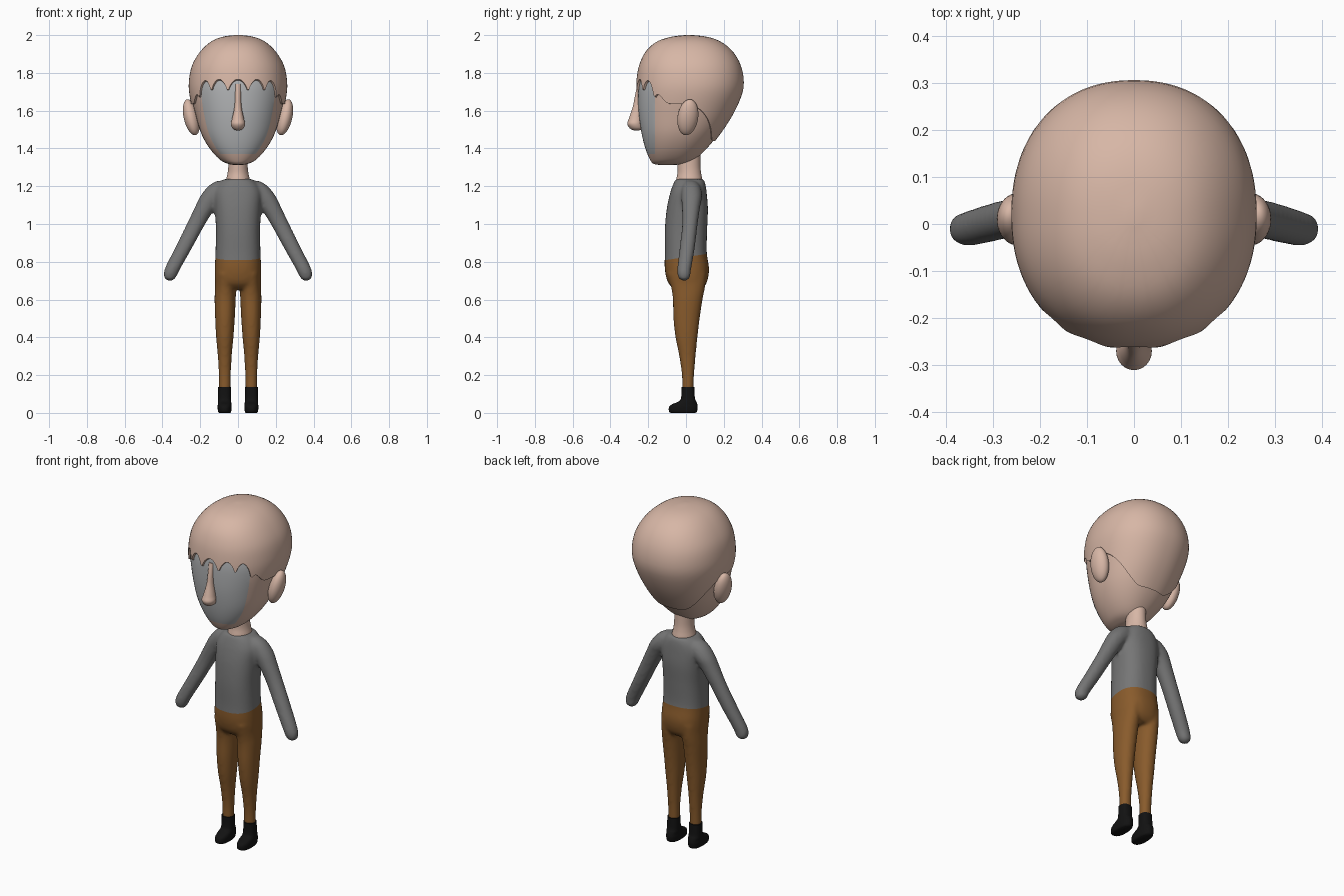
import bpy, bmesh, math
from mathutils import Vector

cube = bpy.data.objects.get("Cube")
if cube:
    bpy.data.objects.remove(cube, do_unlink=True)


def material(name, rgb):
    m = bpy.data.materials.new(name)
    m.use_nodes = True
    m.diffuse_color = (*rgb, 1)
    bsdf = m.node_tree.nodes["Principled BSDF"]
    bsdf.inputs["Base Color"].default_value = (*rgb, 1)
    bsdf.inputs["Roughness"].default_value = 0.8
    return m


SKIN = material("skin", (0.68, 0.47, 0.38))
FACE = material("face_grey", (0.45, 0.46, 0.47))
SHIRT = material("shirt_grey", (0.18, 0.18, 0.18))
TROUSERS = material("trouser_brown", (0.25, 0.105, 0.025))
BLACK = material("shoe_black", (0.006, 0.006, 0.006))


def dense(keys, steps=6):
    """Catmull-Rom interpolation of key rings (z, centre x, half width, front y, back y)."""
    out = []
    for i in range(len(keys) - 1):
        p = [keys[max(0, min(len(keys) - 1, i + k))] for k in (-1, 0, 1, 2)]
        for s in range(steps):
            t = s / steps
            out.append(tuple(
                0.5 * (2 * b + (c - a) * t + (2 * a - 5 * b + 4 * c - d) * t * t
                       + (3 * b - a - 3 * c + d) * t ** 3)
                for a, b, c, d in zip(*p)))
    return out + [keys[-1]]


def ring_point(ring, a, power=2.2):
    """Point on a superellipse ring, with angle a measured from the front."""
    z, cx, rx, yf, yb = ring
    s, c = math.sin(a), math.cos(a)
    k = 2 / power
    x = cx + rx * math.copysign(abs(s) ** k, s)
    y = (yf + yb) / 2 - (yb - yf) / 2 * math.copysign(abs(c) ** k, c)
    return Vector((x, y, z))


def skin_rows(bm, rows, cap_start=True):
    """Join closed rows of points with quads and cap the ends."""
    vs = [[bm.verts.new(p) for p in row] for row in rows]
    n = len(vs[0])
    for lo, hi in zip(vs, vs[1:]):
        for i in range(n):
            j = (i + 1) % n
            bm.faces.new((lo[i], lo[j], hi[j], hi[i]))
    if cap_start:
        bm.faces.new(vs[0][::-1])
    bm.faces.new(vs[-1])


def loft(bm, keys, sides=32, power=2.2, steps=6):
    angles = [2 * math.pi * i / sides for i in range(sides)]
    skin_rows(bm, [[ring_point(r, a, power) for a in angles] for r in dense(keys, steps)])


def finish(bm, name, mats, sharp=60):
    bmesh.ops.recalc_face_normals(bm, faces=bm.faces)
    me = bpy.data.meshes.new(name)
    bm.to_mesh(me)
    bm.free()
    for m in mats:
        me.materials.append(m)
    me.shade_smooth()
    me.set_sharp_from_angle(angle=math.radians(sharp))
    ob = bpy.data.objects.new(name, me)
    bpy.context.collection.objects.link(ob)
    return ob


def cut(bm, co, no):
    geom = bm.verts[:] + bm.edges[:] + bm.faces[:]
    bmesh.ops.bisect_plane(bm, geom=geom, plane_co=co, plane_no=no)


# Head, with the grey face cut into its front
HEAD = [(1.312, 0, .012, -.13, -.08), (1.318, 0, .05, -.17, -.01), (1.34, 0, .095, -.19, .045),
        (1.40, 0, .15, -.215, .11), (1.48, 0, .195, -.235, .175), (1.58, 0, .225, -.25, .24),
        (1.68, 0, .247, -.255, .285), (1.75, 0, .25, -.252, .295), (1.83, 0, .234, -.238, .28),
        (1.90, 0, .193, -.205, .24), (1.95, 0, .14, -.15, .18), (1.976, 0, .08, -.075, .11),
        (1.985, 0, .012, 0, .03)]
FACE_Y, FACE_Z = -.165, 1.37
bm = bmesh.new()
loft(bm, HEAD, sides=64)
cut(bm, (0, FACE_Y, 0), (0, 1, 0))
cut(bm, (0, 0, FACE_Z), (0, 0, 1))
for f in bm.faces:
    c = f.calc_center_median()
    f.material_index = int(c.y < FACE_Y and FACE_Z < c.z < 1.8)
finish(bm, "head", [SKIN, FACE])

# Hair cap: a slightly larger shell with a scalloped fringe
HEAD_RINGS = dense(HEAD)


def head_ring(z):
    for lo, hi in zip(HEAD_RINGS, HEAD_RINGS[1:]):
        if z <= hi[0]:
            t = (z - lo[0]) / (hi[0] - lo[0])
            return tuple(p + (q - p) * t for p, q in zip(lo, hi))
    return HEAD_RINGS[-1]


def ramp(v, lo, hi):
    t = max(0, min(1, (v - lo) / (hi - lo)))
    return t * t * (3 - 2 * t)


def hair_edge(a):
    a = abs(a)
    scallop = 0.075 * abs(math.cos(math.pi * a / 0.36)) ** 0.6 * (1 - ramp(a, 0.8, 1.3))
    return 1.685 + scallop - 0.05 * ramp(a, 0.6, 1.1) - 0.19 * ramp(a, 1.5, 2.8)


COLS, ROWS = 192, 24
angles = [2 * math.pi * i / COLS - math.pi for i in range(COLS)]
pivot = Vector((0, .02, 1.6))
rows = [[ring_point(head_ring(hair_edge(a)), a) for a in angles]]
for j in range(ROWS + 1):
    s = math.sin(j / ROWS * math.pi / 2)
    row = []
    for a in angles:
        e = hair_edge(a)
        p = ring_point(head_ring(e + (HEAD[-1][0] - e) * s), a)
        row.append(pivot + (p - pivot) * 1.04)
    rows.append(row)
bm = bmesh.new()
skin_rows(bm, rows, cap_start=False)
finish(bm, "hair_cap", [SKIN], sharp=50)

# Nose
bm = bmesh.new()
loft(bm, [(1.495, 0, .006, -.275, -.25), (1.505, 0, .028, -.296, -.23), (1.53, 0, .038, -.311, -.23),
          (1.56, 0, .031, -.302, -.23), (1.62, 0, .019, -.282, -.23), (1.68, 0, .016, -.27, -.23),
          (1.74, 0, .016, -.258, -.23)], sides=24, power=2)
finish(bm, "nose", [SKIN])

# Ears
for side, label in ((1, "left"), (-1, "right")):
    bm = bmesh.new()
    bmesh.ops.create_uvsphere(bm, u_segments=32, v_segments=20, radius=1)
    ob = finish(bm, label + "_ear", [SKIN])
    ob.scale = (.04, .055, .098)
    ob.location = (side * .247, .01, 1.565)
    ob.rotation_euler = (math.radians(-6), side * math.radians(14), side * math.radians(8))

# Neck
bm = bmesh.new()
loft(bm, [(1.17, 0, .075, -.055, .09), (1.23, 0, .064, -.052, .087), (1.27, 0, .055, -.045, .08),
          (1.31, 0, .051, -.045, .076), (1.38, 0, .05, -.045, .076)], power=2)
finish(bm, "neck", [SKIN])

# Clothed body: torso, arms and legs fused into one smooth skin
bm = bmesh.new()
loft(bm, [(.655, 0, .10, -.06, .085), (.69, 0, .121, -.095, .11), (.76, 0, .123, -.112, .122),
          (.85, 0, .119, -.112, .11), (.97, 0, .117, -.112, .112), (1.08, 0, .122, -.102, .116),
          (1.16, 0, .125, -.085, .11), (1.21, 0, .105, -.068, .103), (1.238, 0, .075, -.055, .093)],
     sides=48, power=2.4)
ARM = [(.70, .36, .012, -.02, 0), (.715, .36, .03, -.04, .02), (.76, .348, .041, -.046, .027),
       (.87, .29, .045, -.034, .046), (1.0, .222, .049, -.02, .062), (1.09, .172, .056, -.022, .075),
       (1.15, .132, .066, -.025, .085), (1.20, .098, .06, -.02, .075), (1.228, .08, .035, 0, .05)]
LEG = [(.12, .07, .031, -.02, .04), (.2, .07, .032, -.022, .043), (.3, .07, .037, -.036, .051),
       (.4, .07, .046, -.056, .061), (.5, .069, .052, -.067, .073), (.6, .068, .056, -.07, .088),
       (.66, .066, .056, -.078, .1), (.74, .064, .056, -.10, .11)]
for side in (1, -1):
    for keys in (ARM, LEG):
        loft(bm, [(z, side * cx, rx, yf, yb) for z, cx, rx, yf, yb in keys], power=2.1)
body = finish(bm, "shirt_and_trousers", [SHIRT, TROUSERS])
remesh = body.modifiers.new("Fuse", "REMESH")
remesh.mode, remesh.voxel_size = "VOXEL", 0.009
smooth = body.modifiers.new("Soften", "SMOOTH")
smooth.factor, smooth.iterations = 0.5, 8
fused = bpy.data.meshes.new_from_object(body.evaluated_get(bpy.context.evaluated_depsgraph_get()))
bpy.data.objects.remove(body, do_unlink=True)

# Waistline cut, trousers below it
waist, up = Vector((0, 0, .825)), Vector((0, -.15, 1))
bm = bmesh.new()
bm.from_mesh(fused)
bpy.data.meshes.remove(fused)
cut(bm, waist, up)
for f in bm.faces:
    c = f.calc_center_median()
    f.material_index = int((c - waist).dot(up) < 0 and abs(c.x) < .17)
finish(bm, "shirt_and_trousers", [SHIRT, TROUSERS], sharp=80)

# Shoes
SHOE = [(0, .03, -.08, .05), (.008, .035, -.09, .058), (.03, .037, -.09, .062), (.045, .036, -.075, .06),
        (.06, .035, -.04, .055), (.08, .034, -.026, .047), (.138, .034, -.024, .044)]
for side, label in ((1, "left"), (-1, "right")):
    bm = bmesh.new()
    loft(bm, [(z, side * .071, rx, yf, yb) for z, rx, yf, yb in SHOE], power=2.4)
    finish(bm, label + "_shoe", [BLACK])
